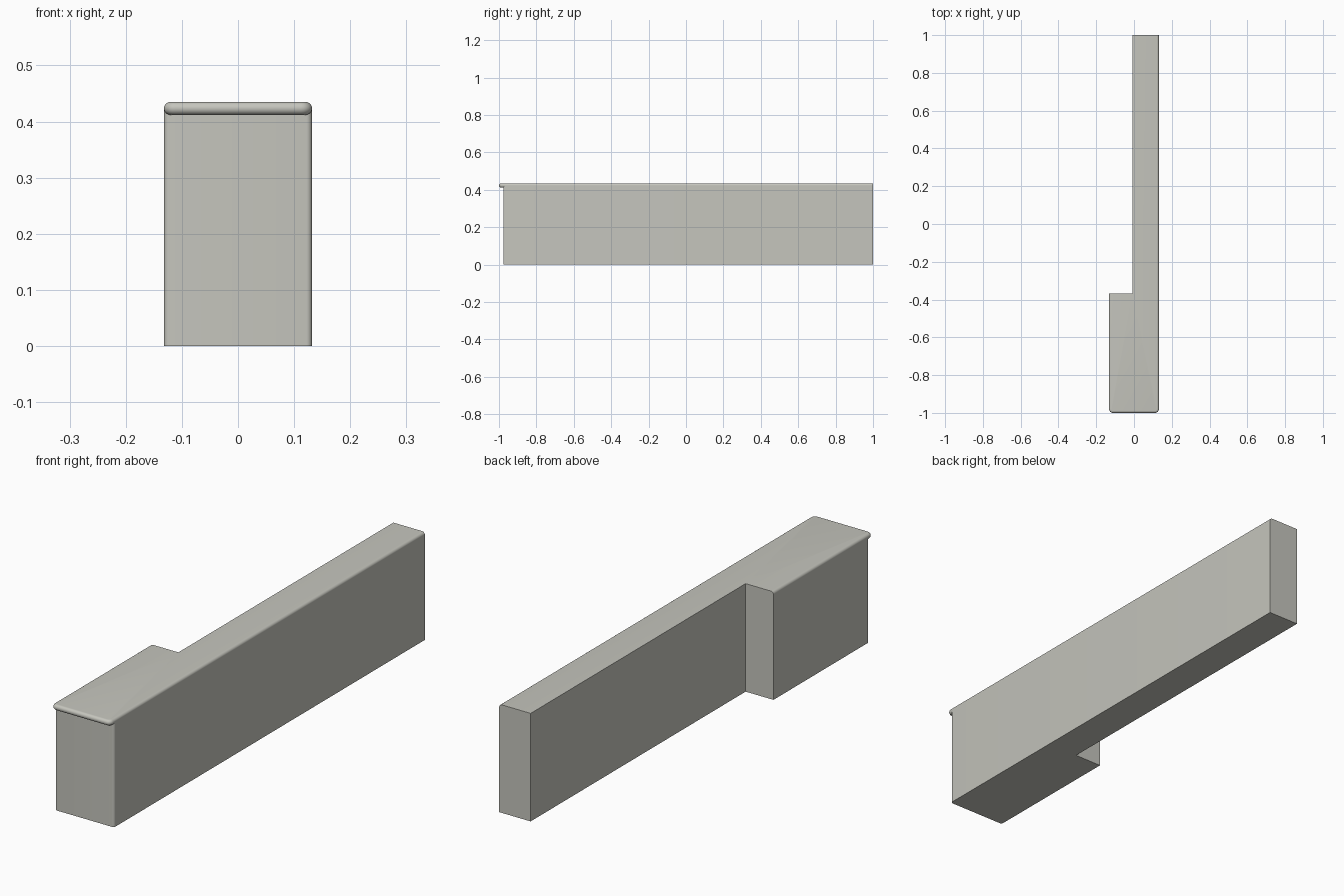
import bpy, bmesh, math

if "Cube" in bpy.data.objects:
    bpy.data.objects.remove(bpy.data.objects["Cube"])

X, BACK, NECK, STEP = 0.132, 1.0, -0.008, -0.368
TOP, EDGE = 0.435, 0.0115          # top height, bullnose radius

stone = bpy.data.materials.new("warm_grey")
stone.diffuse_color = (0.56, 0.56, 0.51, 1)
stone.use_nodes = True
stone.node_tree.nodes["Principled BSDF"].inputs["Base Color"].default_value = stone.diffuse_color


def outline(front, radius, inset=0.0, steps=6):
    """L-shaped plan with rounded front corners; inset moves only the outer sides."""
    x, y, r = X - inset, front + inset, radius - inset
    pts = [(x, BACK), (NECK, BACK), (NECK, STEP), (-x, STEP)]
    for cx, start in ((-x + r, 180), (x - r, 270)):
        for i in range(steps + 1):
            a = math.radians(start + 90 * i / steps)
            pts.append((cx + r * math.cos(a), y + r + r * math.sin(a)))
    return pts


def loft(name, rows):
    """Skin a stack of (height, outline) rows and cap both ends."""
    bm = bmesh.new()
    rings = [[bm.verts.new((x, y, z)) for x, y in pts] for z, pts in rows]
    for a, b in zip(rings, rings[1:]):
        for i in range(len(a)):
            j = (i + 1) % len(a)
            bm.faces.new((a[i], a[j], b[j], b[i]))
    bm.faces.new(rings[0][::-1])
    bm.faces.new(rings[-1])
    bmesh.ops.recalc_face_normals(bm, faces=bm.faces)
    mesh = bpy.data.meshes.new(name)
    bm.to_mesh(mesh)
    bm.free()
    mesh.materials.append(stone)
    obj = bpy.data.objects.new(name, mesh)
    bpy.context.collection.objects.link(obj)
    bpy.ops.object.select_all(action='DESELECT')
    obj.select_set(True)
    bpy.context.view_layer.objects.active = obj
    bpy.ops.object.shade_smooth_by_angle(angle=math.radians(35))


# Wall body, ending inside the capping
body = outline(-0.977, 0.01)
loft("wall_body", [(0, body), (TOP - EDGE, body)])

# Capping slab with a half-round outer edge that overhangs the front
rows = []
for i in range(13):
    a = math.radians(-90 + 15 * i)
    rows.append((TOP - EDGE + EDGE * math.sin(a),
                 outline(-1.0, 0.02, EDGE * (1 - math.cos(a)))))
loft("capping_slab", rows)
